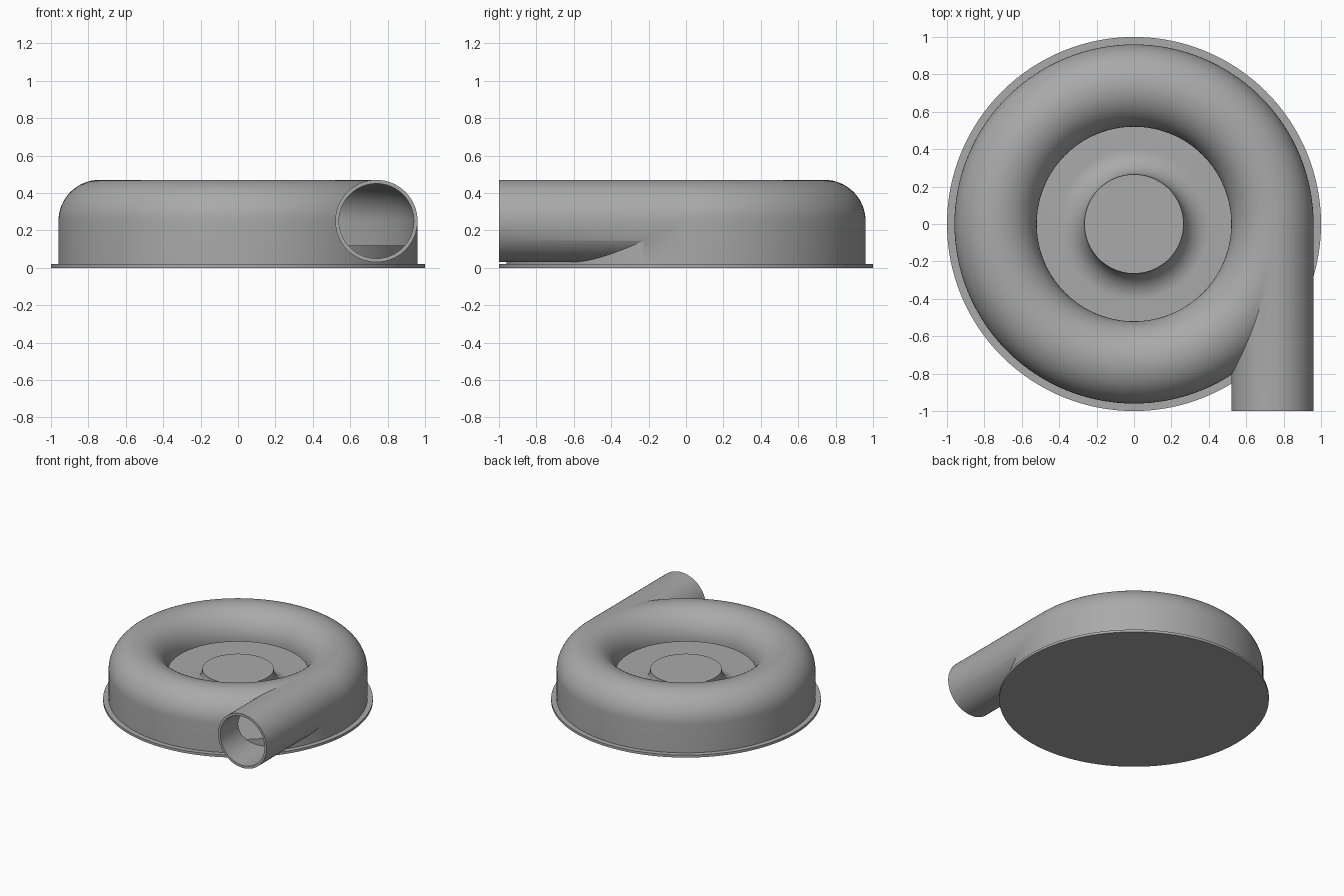
import bpy, math
from math import sin, cos, pi, radians

if "Cube" in bpy.data.objects:
    bpy.data.objects.remove(bpy.data.objects["Cube"], do_unlink=True)

SEG = 128
RING, TUBE, WALL, MID = 0.74, 0.22, 0.02, 0.25
FLOOR, HUB_R, HUB_TOP = 0.12, 0.265, 0.26

grey = bpy.data.materials.new("plain grey")
grey.use_nodes = True
grey.diffuse_color = (0.4, 0.4, 0.4, 1)
grey.node_tree.nodes["Principled BSDF"].inputs["Base Color"].default_value = (0.4, 0.4, 0.4, 1)


def make(name, verts, faces):
    mesh = bpy.data.meshes.new(name)
    mesh.from_pydata(verts, [], faces)
    mesh.materials.append(grey)
    obj = bpy.data.objects.new(name, mesh)
    bpy.context.collection.objects.link(obj)
    bpy.context.view_layer.objects.active = obj
    bpy.ops.object.select_all(action='DESELECT')
    obj.select_set(True)
    bpy.ops.object.mode_set(mode='EDIT')
    bpy.ops.mesh.select_all(action='SELECT')
    bpy.ops.mesh.remove_doubles(threshold=1e-5)
    bpy.ops.mesh.normals_make_consistent(inside=False)
    bpy.ops.object.mode_set(mode='OBJECT')
    return obj


def lathe(name, profile, closed=False):
    """Revolve (radius, height) points about z; open profiles get end caps."""
    n = len(profile)
    verts = [(r * cos(2 * pi * i / SEG), r * sin(2 * pi * i / SEG), z)
             for i in range(SEG) for r, z in profile]
    faces = []
    for i in range(SEG):
        a, b = i * n, (i + 1) % SEG * n
        for j in range(n if closed else n - 1):
            k = (j + 1) % n
            faces.append((a + j, b + j, b + k, a + k))
    if not closed:
        faces += [[i * n for i in range(SEG)], [i * n + n - 1 for i in range(SEG)]]
    return make(name, verts, faces)


def rod(name, radius, y0, y1, n=64):
    """Cylinder along y on the outlet axis."""
    verts = [(RING + radius * cos(2 * pi * i / n), y, MID + radius * sin(2 * pi * i / n))
             for y in (y0, y1) for i in range(n)]
    faces = [(i, (i + 1) % n, n + (i + 1) % n, n + i) for i in range(n)]
    return make(name, verts, faces + [list(range(n)), list(range(n, 2 * n))])


def combine(target, other, operation):
    mod = target.modifiers.new(operation.lower(), 'BOOLEAN')
    mod.operation, mod.solver, mod.object = operation, 'EXACT', other
    bpy.context.view_layer.objects.active = target
    bpy.ops.object.modifier_apply(modifier=mod.name)
    bpy.data.objects.remove(other, do_unlink=True)


def arch(radius, foot):
    """Half-round channel section, with straight outer and inner walls."""
    pts = [(RING + radius * cos(pi * i / 32), MID + radius * sin(pi * i / 32)) for i in range(33)]
    return [(RING + radius, foot)] + pts


# scroll housing with a tangential outlet pipe, hollowed out
housing = lathe("scroll_housing", arch(TUBE, 0.02) + [(RING - TUBE, 0.02)], True)
combine(housing, rod("outlet_outer", TUBE, -1.0, 0.0), 'UNION')
cavity = lathe("cavity", arch(TUBE - WALL, 0.0) + [(RING - TUBE + WALL, MID - 0.01),
               (RING - TUBE - 0.05, MID - 0.01), (RING - TUBE - 0.05, 0.0)], True)
combine(cavity, rod("outlet_bore", TUBE - WALL, -1.1, 0.0), 'UNION')
combine(housing, cavity, 'DIFFERENCE')

# raised floor flaring up into the central hub
fillet = HUB_TOP - FLOOR
flare = [(HUB_R + fillet * (1 - cos(a)), HUB_TOP - fillet * sin(a))
         for a in (radians(90 * i / 16) for i in range(17))]
hub = lathe("hub_and_floor", flare + [(RING + TUBE - WALL, FLOOR), (RING + TUBE - WALL, 0.015)])

# mounting plate
plate = lathe("base_plate", [(1.0, 0.0), (1.0, 0.02)])

for obj in (housing, hub, plate):
    bpy.ops.object.select_all(action='DESELECT')
    obj.select_set(True)
    bpy.context.view_layer.objects.active = obj
    bpy.ops.object.shade_smooth_by_angle(angle=radians(30))
